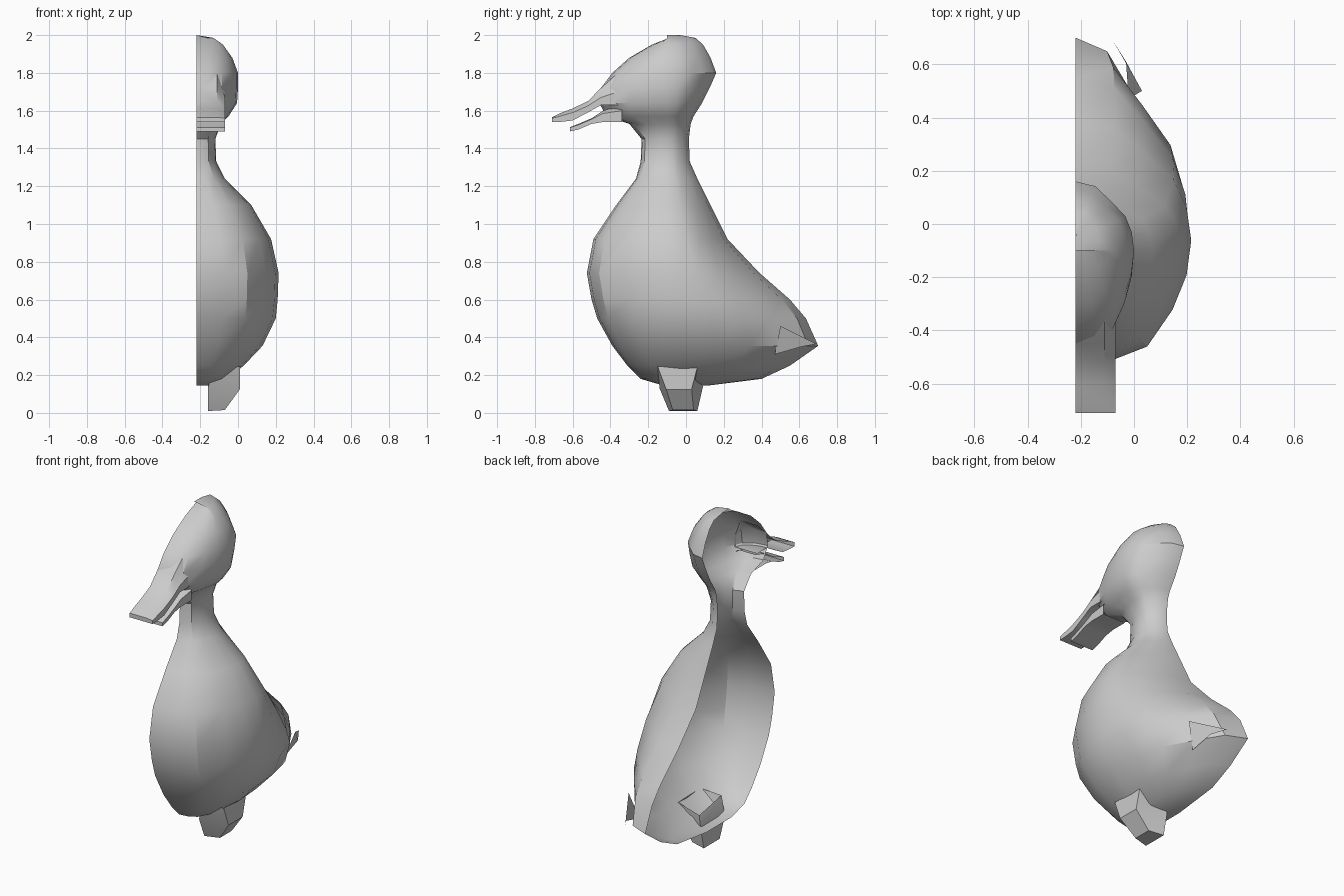
import bpy
import bmesh
from math import radians

default_cube = bpy.data.objects.get("Cube")
if default_cube:
    bpy.data.objects.remove(default_cube, do_unlink=True)

CUT = -0.22  # plane where the half shell is left open

grey = bpy.data.materials.new("plain_grey")
grey.use_nodes = True
GREY_COLOUR = (0.6, 0.6, 0.6, 1)
grey.diffuse_color = GREY_COLOUR
grey.node_tree.nodes["Principled BSDF"].inputs["Base Color"].default_value = GREY_COLOUR


def loft(name, rings, closed=False, cap_start=False, cap_end=False, angle=30):
    """Skin a list of equal-length point rings into a smooth-shaded shell."""
    bm = bmesh.new()
    rows = [[bm.verts.new(point) for point in ring] for ring in rings]
    count = len(rows[0])
    for lower, upper in zip(rows, rows[1:]):
        for i in range(count if closed else count - 1):
            j = (i + 1) % count
            bm.faces.new((lower[i], lower[j], upper[j], upper[i]))
    if cap_start:
        bm.faces.new(rows[0][::-1])
    if cap_end:
        bm.faces.new(rows[-1])
    bmesh.ops.remove_doubles(bm, verts=bm.verts, dist=0.0005)
    mesh = bpy.data.meshes.new(name)
    bm.to_mesh(mesh)
    bm.free()
    mesh.materials.append(grey)
    obj = bpy.data.objects.new(name, mesh)
    bpy.context.collection.objects.link(obj)
    bpy.ops.object.select_all(action='DESELECT')
    obj.select_set(True)
    bpy.context.view_layer.objects.active = obj
    bpy.ops.object.shade_smooth_by_angle(angle=radians(angle))
    return obj


# Half cross-section from breast to tail: (width share, depth share)
SECTION = [(0, -1), (.32, -.97), (.62, -.86), (.84, -.56), (.96, -.28), (1, 0),
           (.96, .27), (.85, .5), (.6, .72), (.34, .93), (0, 1)]


def half_ring(z, front, back, width):
    middle = -0.1 * min(1, z / 1.2)
    ring = []
    for across, along in SECTION:
        reach = back - middle if along > 0 else middle - front
        ring.append((CUT + across * width, middle + along * reach, z))
    return ring


# Body, neck and head as one shell: height, front, back, width
LEVELS = [
    (.145, -.12, .12, .08), (.18, -.24, .4, .16), (.25, -.31, .55, .25),
    (.355, -.39, .7, .35), (.5, -.47, .635, .42), (.6, -.5, .55, .43),
    (.74, -.525, .39, .435), (.92, -.49, .22, .395), (1.1, -.37, .13, .29),
    (1.24, -.265, .06, .15), (1.33, -.24, .02, .105), (1.45, -.235, .015, .1),
    (1.53, -.3, .025, .13), (1.57, -.42, .04, .17), (1.64, -.46, .085, .215),
    (1.72, -.45, .125, .22), (1.8, -.39, .16, .22), (1.88, -.3, .13, .19),
    (1.95, -.18, .09, .14), (1.985, -.09, .05, .09), (2, -.03, -.03, 0),
]
loft("body_neck_and_head", [half_ring(*level) for level in LEVELS], cap_start=True)


def bill_ring(y, top, side, bottom):
    """Half bill section with a sloping upper edge."""
    half, ridge = CUT + .15, CUT + .11
    return [(CUT, y, bottom), (half, y, bottom), (half, y, side),
            (ridge, y, top), (CUT, y, top)]


# Bill halves, parted by an open wedge
loft("upper_bill", [bill_ring(*s) for s in [
    (-.71, 1.565, 1.56, 1.54), (-.67, 1.585, 1.57, 1.54), (-.6, 1.612, 1.59, 1.548),
    (-.52, 1.65, 1.625, 1.59), (-.45, 1.72, 1.67, 1.63), (-.36, 1.8, 1.7, 1.63),
]], cap_start=True)
loft("lower_bill", [bill_ring(*s) for s in [
    (-.615, 1.512, 1.51, 1.49), (-.57, 1.53, 1.525, 1.5), (-.5, 1.56, 1.555, 1.53),
    (-.44, 1.6, 1.585, 1.54), (-.34, 1.63, 1.6, 1.54),
]], cap_start=True)

# Foot, a tapered block reaching into the open body
loft("foot", [
    [(-.16, -.09, .01), (-.07, -.07, .015), (-.07, .04, .015), (-.16, .06, .01)],
    [(-.16, -.14, .13), (.01, -.105, .125), (.01, .03, .125), (-.16, .09, .14)],
    [(-.13, -.15, .24), (.01, -.15, .245), (.01, .06, .24), (-.13, .06, .2)],
], closed=True, cap_start=True, angle=20)

# Small raised feather beside the tail
loft("tail_feather", [
    [(-.02, .47, .31), (.03, .5, .46)],
    [(-.03, .61, .35), (-.08, .69, .365)],
])
